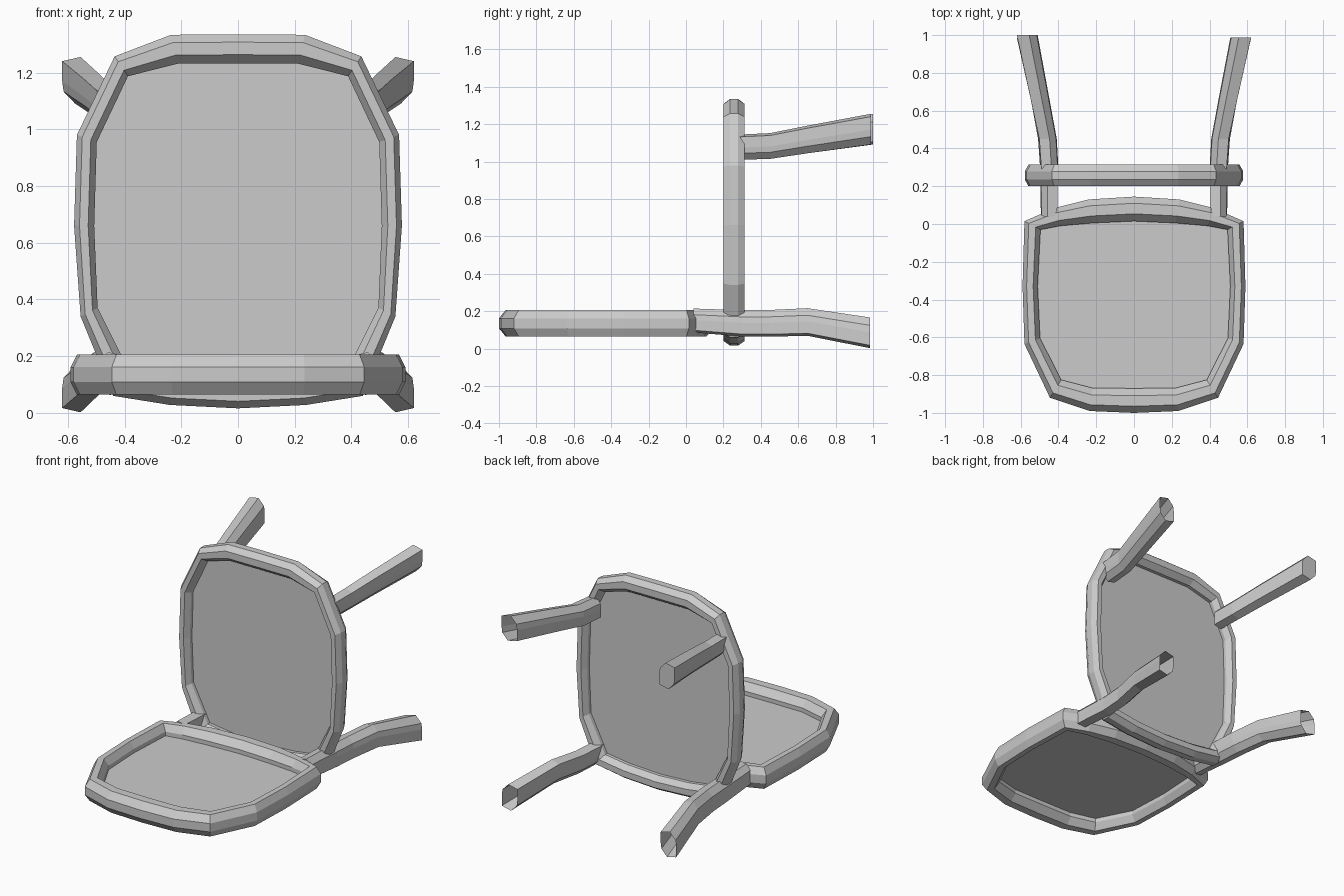
import bpy, bmesh

if "Cube" in bpy.data.objects:
    bpy.data.objects.remove(bpy.data.objects["Cube"])

# Half outlines (x, v) from one end of the centre line round to the other
SEAT_OUT = [(0, -1.0), (.235, -.99), (.445, -.92), (.58, -.635), (.59, -.33),
            (.58, .015), (.42, .085), (.24, .13), (0, .145)]
SEAT_IN = [(0, -.87), (.22, -.868), (.385, -.825), (.497, -.605), (.51, -.33),
           (.495, -.03), (.39, -.01), (.22, .005), (0, .015)]
BACK_OUT = [(0, 1.335), (.236, 1.333), (.435, 1.257), (.568, .98), (.578, .66),
            (.555, .34), (.44, .06), (.24, .028), (0, .016)]
BACK_IN = [(0, 1.232), (.21, 1.232), (.388, 1.187), (.498, .955), (.507, .66),
           (.495, .37), (.38, .14), (.215, .118), (0, .108)]

# Octagonal frame section: (inset fraction, height fraction)
SECTION = [(0, -.38), (0, .38), (.27, 1), (.7, 1),
           (1, .38), (1, -.38), (.7, -1), (.27, -1)]
# Leg section: (outward, up)
LEG = [(.055, -.003), (.055, .067), (-.01, .082), (-.05, .04),
       (-.055, .003), (-.055, -.067), (.01, -.082), (.05, -.04)]


def finish(name, bm):
    bmesh.ops.recalc_face_normals(bm, faces=bm.faces[:])
    mesh = bpy.data.meshes.new(name)
    bm.to_mesh(mesh)
    bm.free()
    obj = bpy.data.objects.new(name, mesh)
    bpy.context.collection.objects.link(obj)


def loft(bm, rings, closed=False):
    count = len(rings) if closed else len(rings) - 1
    for k in range(count):
        a, b = rings[k], rings[(k + 1) % len(rings)]
        n = len(a)
        for i in range(n):
            j = (i + 1) % n
            bm.faces.new((a[i], a[j], b[j], b[i]))


def full(half):
    return half + [(-x, v) for x, v in half[-2:0:-1]]


def framed_panel(name, outer, inner, mid, half_depth, place):
    outer, inner = full(outer), full(inner)
    # Frame
    bm = bmesh.new()
    rings = []
    for t, h in SECTION:
        rings.append([bm.verts.new(place(a[0] + (b[0] - a[0]) * t,
                                         a[1] + (b[1] - a[1]) * t,
                                         mid + h * half_depth))
                      for a, b in zip(outer, inner)])
    loft(bm, rings, closed=True)
    finish(name + "_frame", bm)
    # Thin panel inside the frame
    bm = bmesh.new()
    bm.faces.new([bm.verts.new(place(x, v, mid)) for x, v in inner])
    finish(name + "_panel", bm)


def leg(name, side, flip, path, cap_end):
    bm = bmesh.new()
    rings = [[bm.verts.new((side * (x + o * s), y, z + flip * u * s))
              for o, u in LEG] for x, y, z, s in path]
    loft(bm, rings)
    bm.faces.new(rings[0])
    if cap_end:
        bm.faces.new(rings[-1])
    finish(name, bm)


framed_panel("seat", SEAT_OUT, SEAT_IN, .135, .07, lambda x, v, d: (x, v, d))
framed_panel("backrest", BACK_OUT, BACK_IN, .257, .057, lambda x, v, d: (x, d, v))

# Legs: (x, y, z, scale) along each path
LOWER = [(.45, .04, .15, .78), (.45, .3, .135, .86), (.46, .45, .135, .87),
         (.495, .65, .142, .9), (.565, .985, .084, 1)]
UPPER = [(.445, .29, 1.077, .82), (.455, .45, 1.083, .84),
         (.495, .65, 1.118, .9), (.565, .99, 1.173, 1)]
for side, label in ((-1, "left"), (1, "right")):
    leg("lower_leg_" + label, side, -1, LOWER, False)
    path = UPPER[:-1] + [(.565, 1.0 if side < 0 else .988, 1.173, 1)]
    leg("upper_leg_" + label, side, 1, path, side < 0)
